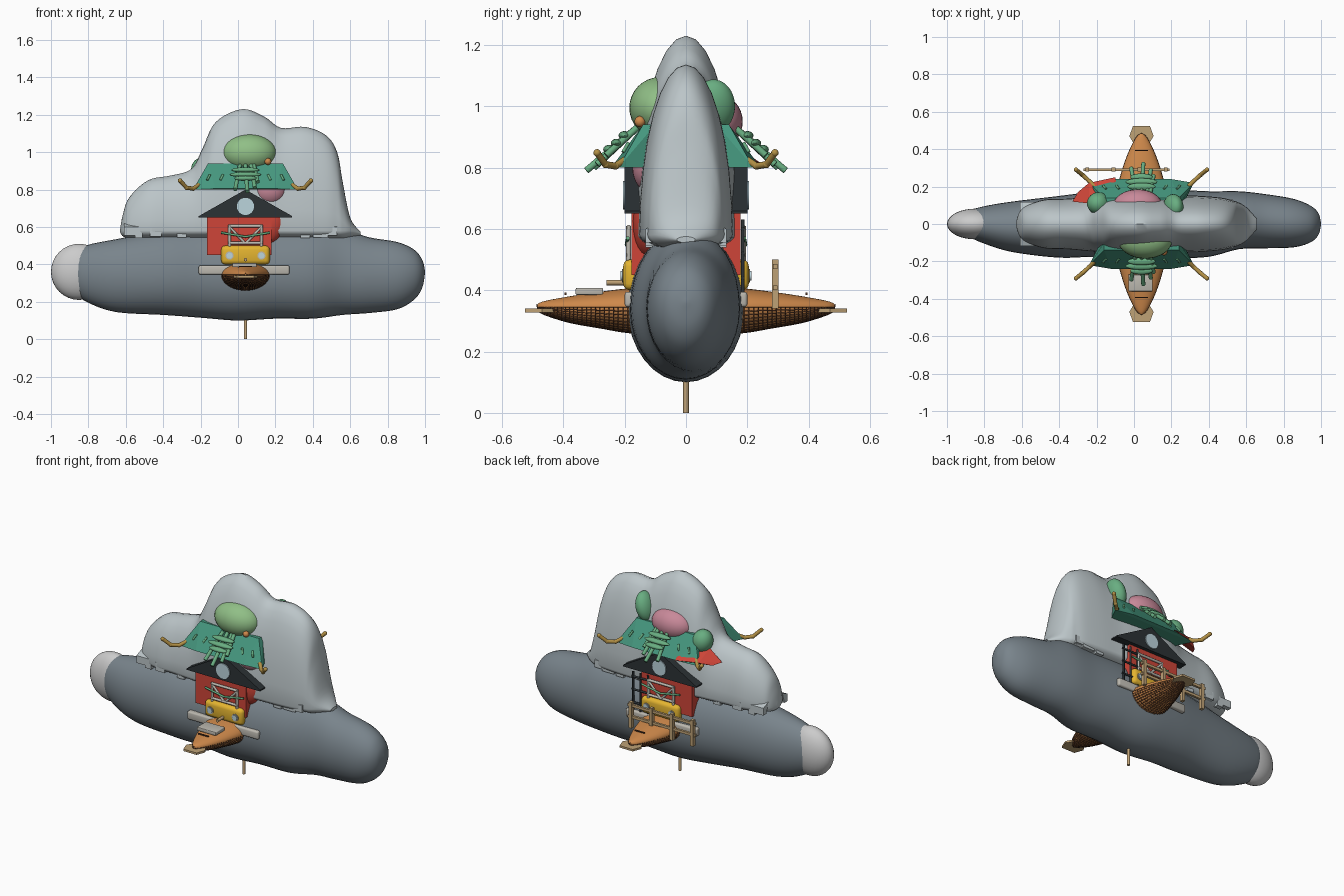
import bpy, bmesh, math
from mathutils import Vector

if "Cube" in bpy.data.objects:
    bpy.data.objects.remove(bpy.data.objects["Cube"])

COL = dict(slate=(.19, .23, .26), mist=(.50, .56, .58), white=(.78, .78, .78), orange=(.62, .25, .07),
           brown=(.10, .04, .02), tan=(.52, .36, .18), yellow=(.78, .46, .03), red=(.62, .06, .04),
           dark=(.025, .032, .036), teal=(.06, .31, .21), leaf=(.14, .42, .22), lime=(.28, .52, .24),
           pink=(.58, .25, .32), gold=(.45, .28, .06), stone=(.5, .48, .43), glass=(.5, .66, .72))
MATS = {}
for k, c in COL.items():
    MATS[k] = bpy.data.materials.new(k)
    MATS[k].diffuse_color = (*c, 1)
CX = 0.04


def finish(bm, name, col, smooth=True):
    bmesh.ops.recalc_face_normals(bm, faces=bm.faces)
    me = bpy.data.meshes.new(name)
    bm.to_mesh(me)
    bm.free()
    ob = bpy.data.objects.new(name, me)
    bpy.context.collection.objects.link(ob)
    me.materials.append(MATS[col])
    if smooth:
        bpy.context.view_layer.objects.active = ob
        ob.select_set(True)
        bpy.ops.object.shade_smooth_by_angle(angle=math.radians(40))
        ob.select_set(False)
    return ob


def loft(name, col, stations, along_y=False, n=32, sub=5):
    """stations: position, side offset, half width, centre z, height up, height down"""
    S = [stations[0]] + stations + [stations[-1]]
    pts = []
    for i in range(1, len(S) - 2):
        for j in range(sub):
            t = j / sub
            pts.append([.5 * (2 * b + (c - a) * t + (2*a - 5*b + 4*c - d) * t*t + (3*b - a - 3*c + d) * t**3)
                        for a, b, c, d in zip(*S[i - 1:i + 3])])
    pts.append(stations[-1])
    bm, rings = bmesh.new(), []
    for p, off, w, zc, up, dn in pts:
        ring = []
        for k in range(n):
            a = 2 * math.pi * k / n
            s = math.sin(a)
            u, z = off + w * math.cos(a), zc + s * (up if s > 0 else dn)
            ring.append(bm.verts.new((CX + u, p, z) if along_y else (p, u, z)))
        rings.append(ring)
    for r, q in zip(rings, rings[1:]):
        for k in range(n):
            bm.faces.new((r[k], r[(k + 1) % n], q[(k + 1) % n], q[k]))
    bm.faces.new(rings[0])
    bm.faces.new(rings[-1])
    return finish(bm, name, col)


def box(name, col, lo, hi, bevel=0):
    bm = bmesh.new()
    bmesh.ops.create_cube(bm, size=1)
    for v in bm.verts:
        v.co = [l + (h - l) * (c + .5) for l, h, c in zip(lo, hi, v.co)]
    if bevel:
        bmesh.ops.bevel(bm, geom=bm.edges[:], offset=bevel, segments=3, affect='EDGES', profile=.5)
    return finish(bm, name, col, bevel > 0)


def ball(name, col, c, r, rot=0):
    bm = bmesh.new()
    bmesh.ops.create_uvsphere(bm, u_segments=32, v_segments=16, radius=1)
    for v in bm.verts:
        v.co = Vector((v.co.x * r[0], v.co.y * r[1], v.co.z * r[2]))
    ob = finish(bm, name, col)
    ob.location, ob.rotation_euler = c, (0, rot, 0)
    return ob


def rod(name, col, a, b, r, r2=None, n=12):
    a, b = Vector(a), Vector(b)
    bm = bmesh.new()
    bmesh.ops.create_cone(bm, cap_ends=True, segments=n, radius1=r, radius2=r if r2 is None else r2,
                          depth=(b - a).length)
    ob = finish(bm, name, col)
    ob.location, ob.rotation_mode = (a + b) / 2, 'QUATERNION'
    ob.rotation_quaternion = (b - a).to_track_quat('Z', 'Y')
    return ob


def hull(name, col, pts):
    bm = bmesh.new()
    for p in pts:
        bm.verts.new(p)
    bmesh.ops.convex_hull(bm, input=bm.verts[:])
    return finish(bm, name, col, False)


# cloud body: dark lower mass, pale upper mass, white tip
loft("lower_cloud", "slate", [
    (-.9, 0, .01, .36, .01, .01), (-.87, 0, .07, .36, .11, .11), (-.8, -.005, .10, .35, .155, .155),
    (-.65, -.015, .135, .34, .195, .195), (-.4, -.015, .165, .34, .24, .21), (-.2, 0, .175, .34, .255, .225),
    (0, 0, .19, .34, .26, .24), (.2, 0, .185, .34, .26, .23), (.4, 0, .175, .34, .26, .23),
    (.56, .02, .155, .34, .25, .21), (.7, .015, .145, .34, .205, .20), (.85, .005, .13, .34, .18, .18),
    (.94, 0, .10, .35, .13, .14), (.985, 0, .06, .355, .07, .08), (1, 0, .005, .36, .005, .005)])
loft("upper_cloud", "mist", [
    (-.63, 0, .01, .58, .01, .01), (-.615, 0, .06, .58, .09, .03), (-.58, 0, .095, .58, .18, .04),
    (-.48, 0, .13, .58, .27, .05), (-.36, 0, .135, .58, .295, .05), (-.25, 0, .145, .58, .33, .05),
    (-.19, 0, .15, .58, .44, .05), (-.12, 0, .16, .58, .58, .05), (.02, 0, .168, .58, .65, .05),
    (.14, 0, .162, .58, .61, .05), (.23, 0, .155, .58, .55, .05), (.36, 0, .15, .58, .555, .05),
    (.47, 0, .14, .58, .51, .05), (.53, 0, .125, .58, .42, .05), (.56, 0, .115, .58, .26, .05),
    (.6, 0, .09, .58, .07, .04), (.655, 0, .03, .565, .01, .01)])
ball("white_tip", "white", (-.85, 0, .36), (.15, .082, .15))
# hanging drips along the pale edge
for s in (-1, 1):
    for x, z, w in ((-.58, .555, .03), (-.53, .54, .02), (-.44, .55, .03), (-.3, .545, .025),
                    (.36, .54, .025), (.44, .545, .04), (.5, .555, .03)):
        y = .118 if abs(x) > .5 else .132
        hull("drip", "mist", [(x + d, s * yy, zz) for d in (-w, w) for yy, zz in
                              ((y, z), (y - .03, z), (y, .6), (y - .05, .62))])
rod("bottom_pole", "tan", (CX, 0, 0), (CX, 0, .2), .009)

# woven boat through the body, with a dark weave over it
boat = [(-.485, 0, .004, .345, .01, .01), (-.46, 0, .03, .345, .02, .025), (-.38, 0, .07, .345, .035, .05),
        (-.28, 0, .105, .345, .05, .068), (-.17, 0, .13, .345, .062, .085), (0, 0, .135, .345, .065, .09)]
boat += [(-b[0], *b[1:]) for b in boat[-2::-1]]
loft("boat_hull", "orange", boat, True)
weave = loft("boat_weave", "brown", boat, True, n=40, sub=7)
wf = weave.modifiers.new("weave", 'WIREFRAME')
wf.thickness = .0035
bm = bmesh.new()
bm.from_mesh(weave.data)
bmesh.ops.delete(bm, geom=[f for f in bm.faces if f.calc_center_median().z > .345], context='FACES')
bm.to_mesh(weave.data)
bm.free()

for s in (-1, 1):
    side = "front" if s < 0 else "back"

    def P(x, y, z):
        return (CX + x, s * y, z)

    def sbox(name, col, x0, x1, y0, y1, z0, z1, bev=0):
        ys = sorted((s * y0, s * y1))
        box(side + "_" + name, col, (CX + x0, ys[0], z0), (CX + x1, ys[1], z1), bev)

    # boat end board, deck seam and bumper platform
    hull(side + "_end_board", "tan", [P(x, y, z) for z in (.328, .34) for x, y in
                                      ((-.045, .525), (.045, .525), (-.065, .47), (.065, .47),
                                       (-.035, .42), (.035, .42))])
    sbox("deck_line", "brown", -.035, .035, .39, .396, .385, .392)
    sbox("bumper", "stone", -.25, .235, .14, .2, .345, .395, .01)
    sbox("step", "stone", -.06, .06, .2, .28, .345, .37)
    # yellow truck nose, grille, lamps and windscreen frame
    sbox("truck_nose", "yellow", -.13, .13, .1, .205, .40, .50, .022)
    for x in (-.085, .085):
        rod(side + "_lamp_rim", "stone", P(x, .2, .447), P(x, .209, .447), .022, n=20)
        rod(side + "_lamp", "glass", P(x, .2, .447), P(x, .213, .447), .016, n=20)
        rod(side + "_frame_post", "stone", P(x, .187, .49), P(x, .187, .61), .008)
        rod(side + "_frame_brace", "stone", P(x, .187, .60), P(0, .187, .51), .007)
    for z in (.515, .605):
        rod(side + "_frame_bar", "stone", P(-.09, .187, z), P(.09, .187, z), .008)
    for e in (-1, 1):
        rod(side + "_garland", "leaf", P(0, .194, .548), P(.13 * e, .19, .57), .006)
    # red wall, dark gable roof and round window
    sbox("red_wall", "red", -.205, .14, .08, .178, .45, .68)
    hull(side + "_roof", "dark", [P(x, y, z) for y in (.05, .2) for x, z in
                                  ((-.25, .65), (.25, .65), (-.25, .658), (.25, .658), (0, .80))])
    rod(side + "_round_window", "glass", P(0, .19, .71), P(0, .206, .71), .046, n=32)
    # teal awning with upturned golden corner horns
    hull(side + "_awning", "teal", [P(x, y, z) for x, y, z in
                                    ((-.2, .14, .94), (.2, .14, .94), (-.2, .1, .94), (.2, .1, .94),
                                     (-.28, .22, .80), (.28, .22, .80), (-.22, .1, .80), (.22, .1, .80),
                                     (-.16, .24, .805), (.16, .24, .805))])
    for e in (-1, 1):
        path = [P(.25 * e, .20, .825), P(.28 * e, .23, .805), P(.315 * e, .262, .81), P(.35 * e, .29, .848)]
        for a, b in zip(path, path[1:]):
            rod(side + "_horn", "gold", a, b, .011)
            ball(side + "_horn_joint", "gold", b, (.012,) * 3)
        for x in (.12, .19):
            rod(side + "_awning_stitch", "leaf", P(x * e, .188, .88), P((x + .015) * e, .205, .85), .006)
    # bamboo bundle hanging over the awning
    for x0, x1, y1, z1 in ((-.03, -.055, .30, .80), (0, .01, .325, .79), (.03, .05, .29, .81), (.045, .065, .26, .84)):
        rod(side + "_bamboo", "leaf", P(x0, .16, .93), P(x1, y1, z1), .011)
    for z, y, w in ((.905, .20, .075), (.88, .225, .085), (.86, .25, .06)):
        ball(side + "_bamboo_tie", "leaf", P(0, y, z), (w, .02, .014))

# round canopy bulges
ball("front_green_dome", "lime", (.06, -.085, .995), (.145, .1, .1))
ball("front_pink_dome", "pink", (.17, -.11, .80), (.09, .065, .085))
ball("orange_knob", "orange", (.16, -.15, .95), (.018,) * 3)
ball("back_pink_dome", "pink", (.02, .1, .95), (.13, .085, .09))
ball("back_green_dome_high", "leaf", (.21, .09, 1.0), (.05, .07, .09), .3)
ball("back_green_dome_low", "leaf", (-.19, .11, .9), (.06, .06, .07), -.3)

# red sails beside the house
ball("front_red_sail", "red", (.15, -.125, .615), (.095, .05, .11), .3)
hull("back_red_sail", "red", [(-.33, .12, .81), (-.3, .17, .80), (-.24, .22, .82), (-.1, .25, .81),
                              (-.08, .12, .88), (-.24, .11, .87), (-.12, .18, .86)])
# front bench on the boat
box("bench_seat", "stone", (-.03, -.36, .385), (.10, -.27, .407), .004)
box("bench_base", "stone", (0, -.33, .34), (.07, -.29, .39))
rod("bench_handle", "tan", (.04, -.26, .425), (.04, -.19, .425), .009)
# wooden fence on the back of the boat
for x in (-.25, -.11, .03, .17):
    box("fence_post", "tan", (x - .01, .28, .34), (x + .01, .302, .50))
for z in (.40, .47):
    box("fence_rail", "tan", (-.27, .284, z), (.19, .298, z + .016))
# dark railing at the back
for x in (.13, .18, .23):
    rod("railing_post", "dark", (x, .185, .39), (x, .185, .63), .006)
for z in (.44, .52, .60):
    rod("railing_bar", "dark", (.11, .185, z), (.24, .185, z), .006)

for m in bpy.data.materials:
    if m.users and not m.is_grease_pencil:
        m.use_nodes = True
        m.node_tree.nodes["Principled BSDF"].inputs["Base Color"].default_value = m.diffuse_color
